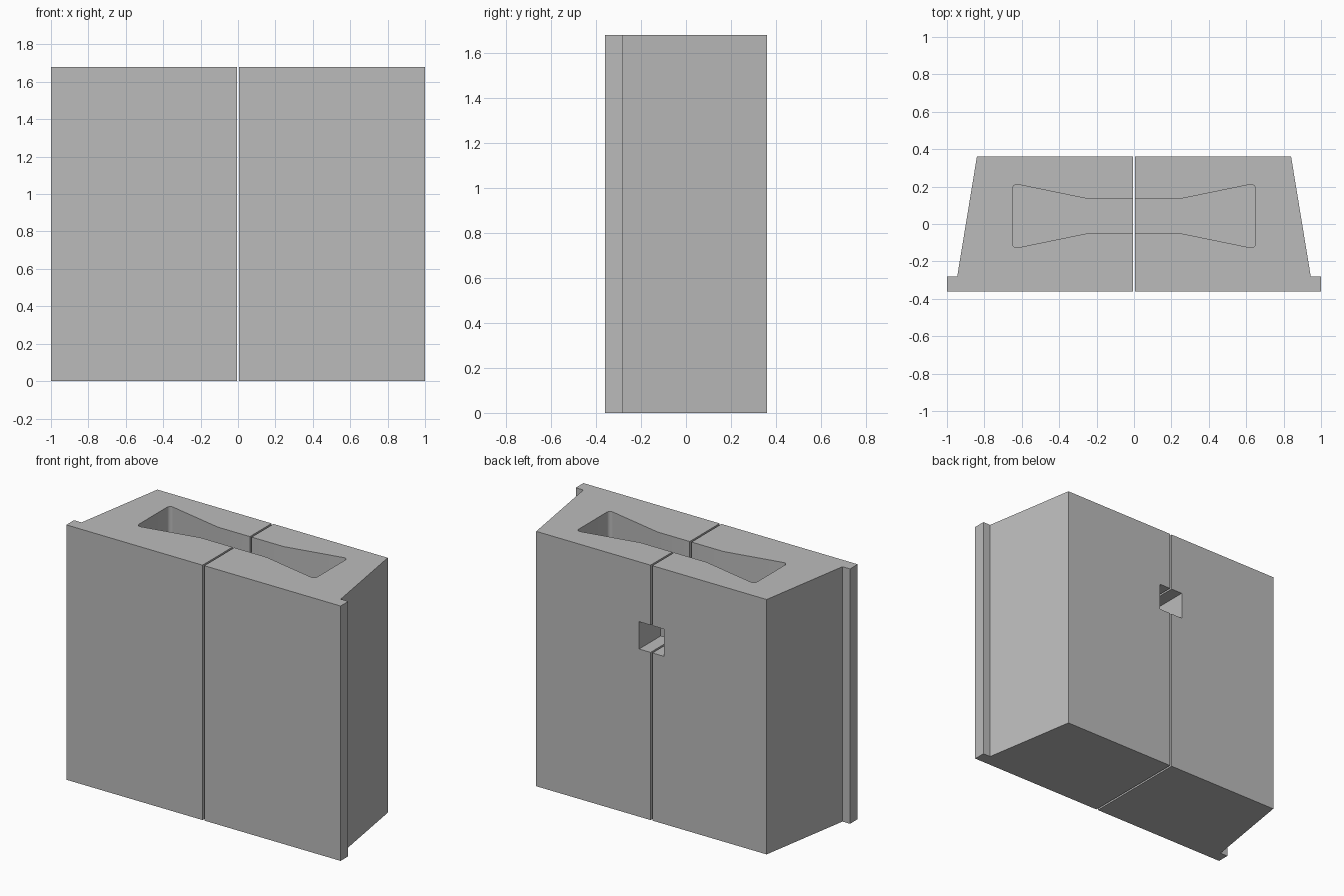
import bpy
import bmesh
import math

cube = bpy.data.objects.get("Cube")
if cube:
    bpy.data.objects.remove(cube, do_unlink=True)

HEIGHT = 1.68
GAP = 0.0065        # half width of the slit between the two halves
POCKET_FLOOR = 0.2

grey = bpy.data.materials.new("concrete_grey")
grey.use_nodes = True
grey.diffuse_color = (0.5, 0.5, 0.5, 1)
grey.node_tree.nodes["Principled BSDF"].inputs["Base Color"].default_value = (0.5, 0.5, 0.5, 1)


def prism(name, outline, z0, z1, side, round_x=None):
    """Extrude an outline upwards; optionally round the upright edges at x = round_x."""
    bm = bmesh.new()
    face = bm.faces.new([bm.verts.new((x * side, y, z0)) for x, y in outline])
    top = bmesh.ops.extrude_face_region(bm, geom=[face])["geom"]
    bmesh.ops.translate(bm, vec=(0, 0, z1 - z0),
                        verts=[v for v in top if isinstance(v, bmesh.types.BMVert)])
    if round_x is not None:
        edges = [e for e in bm.edges
                 if abs(e.verts[0].co.z - e.verts[1].co.z) > 0.01
                 and abs(e.verts[0].co.x - round_x * side) < 0.001]
        bmesh.ops.bevel(bm, geom=edges, offset=0.03, segments=6,
                        profile=0.5, affect='EDGES')
    bmesh.ops.recalc_face_normals(bm, faces=bm.faces[:])
    mesh = bpy.data.meshes.new(name)
    bm.to_mesh(mesh)
    bm.free()
    mesh.materials.append(grey)
    obj = bpy.data.objects.new(name, mesh)
    bpy.context.collection.objects.link(obj)
    return obj


def cut(target, cutter):
    """Subtract the cutter and remove it."""
    cutter.hide_render = True
    mod = target.modifiers.new("cut", 'BOOLEAN')
    mod.operation = 'DIFFERENCE'
    mod.solver = 'EXACT'
    mod.object = cutter
    bpy.context.view_layer.objects.active = target
    bpy.ops.object.modifier_apply(modifier=mod.name)
    bpy.data.objects.remove(cutter, do_unlink=True)


# Tapered half block with a thin flange along the front edge
body = [(GAP, -0.36), (1, -0.36), (1, -0.28), (0.945, -0.28), (0.84, 0.36), (GAP, 0.36)]
# Flared half of the bow-tie pocket
pocket = [(-0.05, -0.048), (0.24, -0.048), (0.65, -0.132),
          (0.65, 0.217), (0.24, 0.133), (-0.05, 0.133)]
# Square window from the back into the pocket
window = [(-0.05, 0.04), (0.09, 0.04), (0.09, 0.5), (-0.05, 0.5)]

for name, side in (("left_half_block", 1), ("right_half_block", -1)):
    block = prism(name, body, 0, HEIGHT, side)
    cut(block, prism("pocket_cutter", pocket, POCKET_FLOOR, HEIGHT + 0.1, side, 0.65))
    cut(block, prism("window_cutter", window, 1.105, 1.285, side))
    bpy.ops.object.select_all(action='DESELECT')
    block.select_set(True)
    bpy.context.view_layer.objects.active = block
    bpy.ops.object.shade_smooth_by_angle(angle=math.radians(20))
